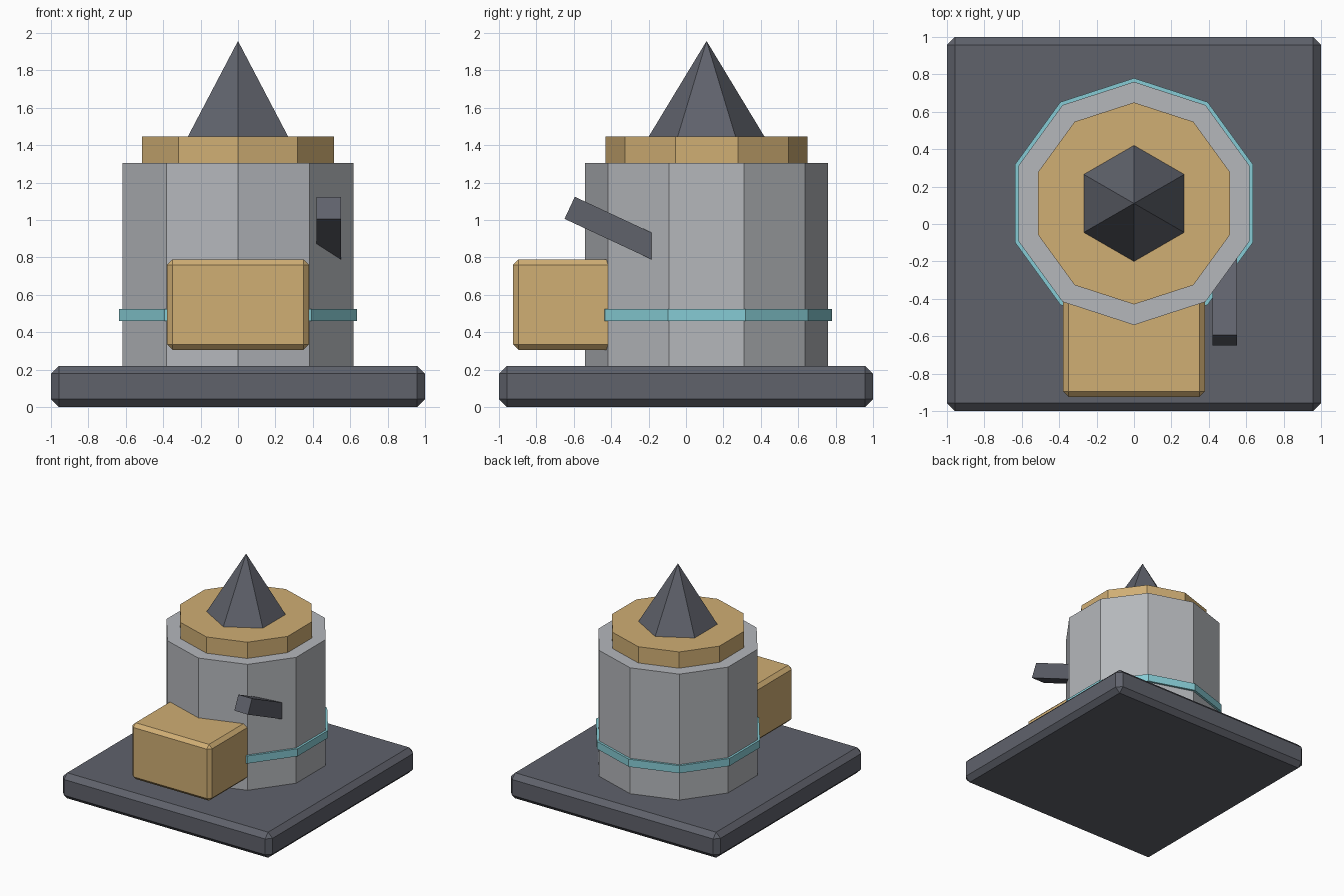
import bpy
import math

if "Cube" in bpy.data.objects:
    bpy.data.objects.remove(bpy.data.objects["Cube"])

CY = 0.11  # tower axis offset in y


def material(name, rgb):
    m = bpy.data.materials.new(name)
    m.diffuse_color = (*rgb, 1.0)
    m.use_nodes = True
    m.node_tree.nodes["Principled BSDF"].inputs["Base Color"].default_value = m.diffuse_color
    return m


dark = material("dark slate", (0.115, 0.122, 0.148))
grey = material("light grey", (0.46, 0.475, 0.50))
gold = material("sand gold", (0.63, 0.425, 0.175))
teal = material("pale teal", (0.24, 0.60, 0.66))


def finish(name, mat):
    ob = bpy.context.object
    ob.name = name
    ob.data.materials.append(mat)
    return ob


def box(name, mat, lo, hi, bevel=0.0):
    """Box between two corners with an optional chamfer."""
    centre = [(a + b) / 2 for a, b in zip(lo, hi)]
    bpy.ops.mesh.primitive_cube_add(size=1, location=centre)
    ob = finish(name, mat)
    ob.scale = [b - a for a, b in zip(lo, hi)]
    bpy.ops.object.transform_apply(location=False, rotation=False, scale=True)
    if bevel:
        mod = ob.modifiers.new("chamfer", 'BEVEL')
        mod.width = bevel
        mod.segments = 1
    return ob


def prism(name, mat, sides, r1, r2, z0, z1):
    """Upright low-poly cylinder or cone on the tower axis."""
    bpy.ops.mesh.primitive_cone_add(vertices=sides, radius1=r1, radius2=r2,
                                    depth=z1 - z0, location=(0, CY, (z0 + z1) / 2))
    return finish(name, mat)


# Base slab
box("base", dark, (-1, -1, 0), (1, 1, 0.22), 0.042)

# Tower with band, collar and spike
prism("tower_body", grey, 10, 0.65, 0.65, 0.22, 1.305)
prism("band", teal, 10, 0.67, 0.67, 0.46, 0.525)
prism("collar", gold, 10, 0.54, 0.54, 1.305, 1.445)
prism("spike", dark, 6, 0.31, 0.0, 1.445, 1.957)

# Front block
box("front_block", gold, (-0.38, -0.925, 0.305), (0.38, -0.30, 0.79), 0.03)

# Tilted lever sunk into the tower side
tilt = math.radians(25)
length = 0.58
lever = box("lever", dark, (-0.065, -length / 2, -0.065), (0.065, length / 2, 0.065))
lever.rotation_euler.x = -tilt
lever.location = (0.485, -0.622 + math.cos(tilt) * length / 2,
                  1.065 - math.sin(tilt) * length / 2)
